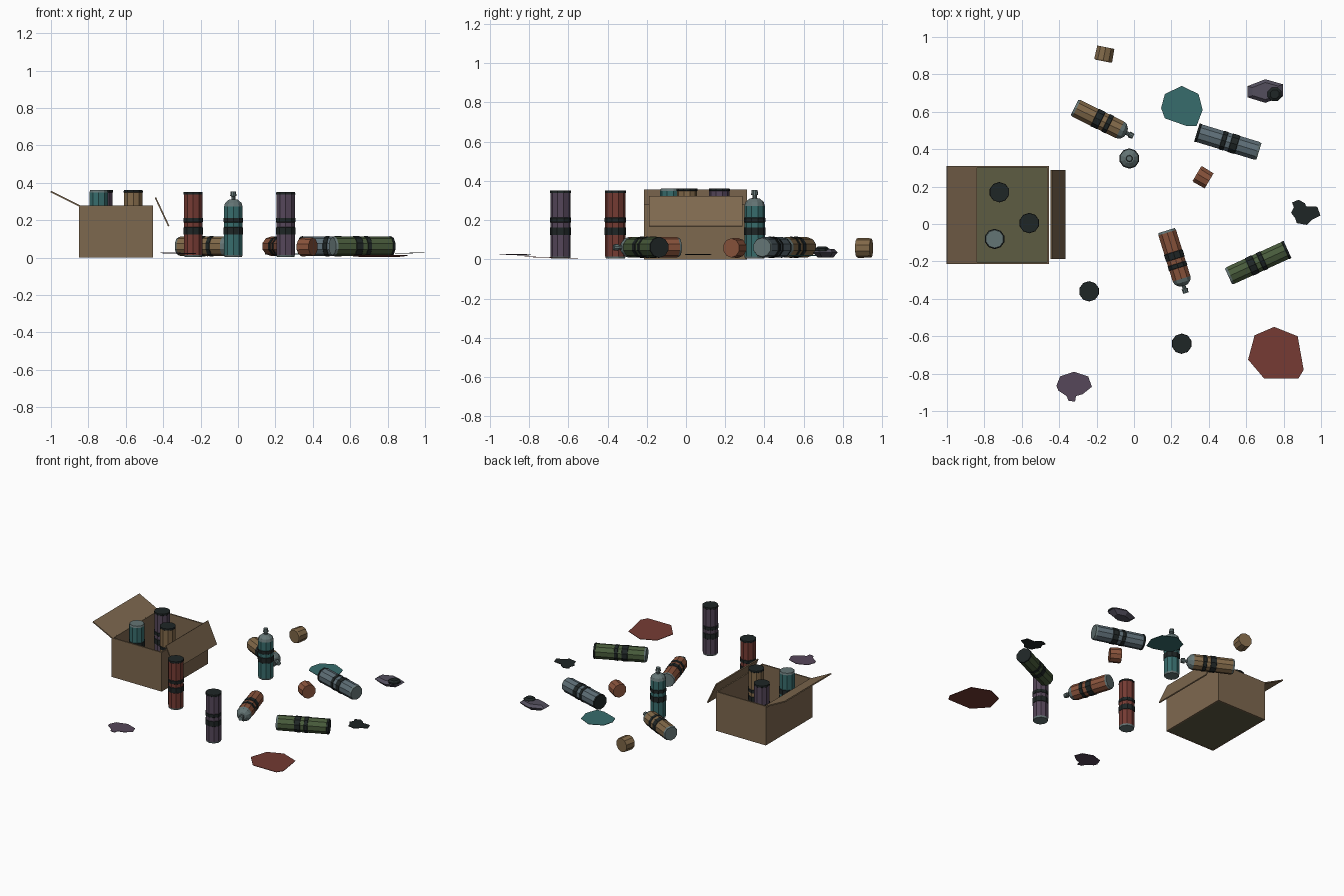
import bpy, bmesh, math
from mathutils import Vector, Matrix

if "Cube" in bpy.data.objects:
    bpy.data.objects.remove(bpy.data.objects["Cube"])

def mat(name, r, g, b):
    m = bpy.data.materials.new(name)
    m.diffuse_color = tuple((c / 255) ** 2.2 for c in (r, g, b)) + (1,)
    m.use_nodes = True
    m.node_tree.nodes["Principled BSDF"].inputs["Base Color"].default_value = m.diffuse_color
    return m

CARD = mat("cardboard", 125, 104, 80)
OLIVE = mat("olive_floor", 94, 92, 68)
DARK = mat("dark", 36, 42, 42)
METAL = mat("metal", 100, 116, 116)
RED = mat("red", 116, 61, 54)
PURPLE = mat("purple", 86, 72, 90)
TEAL = mat("teal", 58, 108, 108)
TAN = mat("tan", 128, 104, 74)
ORANGE = mat("orange", 136, 84, 62)
BLUE = mat("blue_grey", 94, 110, 118)
GREEN = mat("green", 74, 92, 62)
MAUVE = mat("mauve", 84, 80, 94)

def finish(name, bm, mats):
    bmesh.ops.recalc_face_normals(bm, faces=bm.faces[:])
    me = bpy.data.meshes.new(name)
    bm.to_mesh(me)
    bm.free()
    for m in mats:
        me.materials.append(m)
    ob = bpy.data.objects.new(name, me)
    bpy.context.collection.objects.link(ob)
    return ob

def lathe(name, rows, mats, matrix, n=10):
    """rows: (radius, height, material index of the strip above)"""
    bm = bmesh.new()
    rings = [[bm.verts.new((r * math.cos(math.tau * (i + .5) / n),
                            r * math.sin(math.tau * (i + .5) / n), z))
              for i in range(n)] for r, z, _ in rows]
    for k in range(len(rows) - 1):
        for i in range(n):
            j = (i + 1) % n
            f = bm.faces.new((rings[k][i], rings[k][j], rings[k + 1][j], rings[k + 1][i]))
            f.material_index = rows[k][2]
    bm.faces.new(rings[0][::-1]).material_index = rows[0][2]
    bm.faces.new(rings[-1]).material_index = rows[-1][2]
    ob = finish(name, bm, mats)
    ob.matrix_world = matrix
    return ob

# material slots on a can: 0 paint, 1 dark, 2 metal
BODY = [(.048, 0, 2), (.052, .012, 0), (.052, .12, 1), (.0545, .122, 1), (.0545, .158, 1),
        (.052, .16, 0), (.052, .185, 1), (.0545, .187, 1), (.0545, .208, 1), (.052, .21, 0)]
CAPPED = BODY + [(.052, .334, 1), (.054, .336, 1), (.053, .347, 1)]
NOZZLE = BODY + [(.052, .27, 2), (.046, .29, 2), (.025, .307, 2), (.011, .309, 2),
                 (.011, .325, 2), (.018, .326, 2), (.015, .35, 2)]

def along(a, b):
    a, b = Vector(a), Vector(b)
    return Matrix.Translation(a) @ (b - a).to_track_quat('Z', 'Y').to_matrix().to_4x4()

def can(name, rows, paint, a, b):
    return lathe(name, rows, [paint, DARK, METAL], along(a, b))

def standing(name, rows, paint, x, y, z=.003, flip=False):
    top = (x, y, z + .347)
    a, b = ((x, y, z), top)
    can(name, rows, paint, *((b, a) if flip else (a, b)))

def slab(name, m, size, loc, ry=0):
    bm = bmesh.new()
    bmesh.ops.create_cube(bm, size=1)
    bmesh.ops.scale(bm, vec=size, verts=bm.verts[:])
    ob = finish(name, bm, [m])
    ob.location = loc
    ob.rotation_euler = (0, ry, 0)

# cardboard box: floor, four walls, two flaps
slab("box_floor", OLIVE, (.39, .52, .012), (-.652, .048, .007))
for s in (-1, 1):
    slab("box_side_wall", CARD, (.01, .525, .28), (-.652 + s * .193, .048, .14))
    slab("box_end_wall", CARD, (.396, .01, .28), (-.652, .048 + s * .258, .14))
slab("left_flap", CARD, (.172, .525, .008), (-.924, .048, .315), math.atan2(.075, .15))
slab("right_flap", CARD, (.168, .475, .008), (-.406, .05, .245), math.atan2(.15, .07))

# cans in the box
standing("boxed_purple_can", CAPPED, PURPLE, -.72, .17, .014)
standing("boxed_tan_can", CAPPED, TAN, -.56, .005, .014)
standing("boxed_upturned_can", CAPPED, TEAL, -.745, -.08, .014, True)

# standing cans
standing("red_can", CAPPED, RED, -.24, -.36)
standing("purple_can", CAPPED, PURPLE, .255, -.64)
standing("teal_nozzle_can", NOZZLE, TEAL, -.025, .35)

# lying cans
can("green_can", CAPPED, GREEN, (.505, -.28, .061), (.82, -.136, .061))
can("blue_can", CAPPED, BLUE, (.668, .388, .061), (.35, .485, .061))
can("tan_nozzle_can", NOZZLE, TAN, (-.318, .623, .061), (-.013, .473, .061))
can("orange_nozzle_can", NOZZLE, ORANGE, (.174, -.035, .061), (.275, -.36, .061))

# loose caps lying on their sides
CAP = [(.047, -.038, 0), (.051, -.03, 0), (.049, .038, 0)]
for name, m, c, d in (("tan_cap", TAN, (-.158, .908, .058), (.2, 1, 0)),
                      ("orange_cap", ORANGE, (.369, .25, .058), (.85, -.5, 0))):
    c = Vector(c)
    lathe(name, CAP, [m], along(c, c + Vector(d)))

# paint spills: thin, slightly tilted outlines
def spill(name, m, z, tilt, outline):
    bm = bmesh.new()
    cx = sum(p[0] for p in outline) / len(outline)
    cy = sum(p[1] for p in outline) / len(outline)
    f = bm.faces.new([bm.verts.new((x, y, z + tilt[0] * (x - cx) + tilt[1] * (y - cy)))
                      for x, y in outline])
    r = bmesh.ops.extrude_face_region(bm, geom=[f])
    for v in r["geom"]:
        if isinstance(v, bmesh.types.BMVert):
            v.co.z += .003
    finish(name, bm, [m])

spill("red_spill", RED, .008, (0, -.03),
      [(.75, -.55), (.875, -.6), (.907, -.78), (.88, -.825), (.695, -.825), (.61, -.725), (.645, -.595)])
spill("teal_spill", TEAL, .018, (0, 0),
      [(.255, .738), (.345, .695), (.367, .61), (.35, .565), (.335, .525), (.28, .525),
       (.25, .535), (.165, .565), (.145, .62), (.165, .695)])
spill("purple_spill", PURPLE, .023, (-.02, -.02),
      [(-.32, -.79), (-.245, -.815), (-.225, -.87), (-.275, -.91), (-.31, -.92), (-.315, -.95),
       (-.35, -.945), (-.36, -.92), (-.405, -.89), (-.415, -.865), (-.395, -.815)])
spill("dark_spill", DARK, .023, (.02, 0),
      [(.84, .06), (.855, .09), (.845, .115), (.88, .13), (.915, .11), (.92, .095), (.98, .092),
       (.997, .045), (.955, .025), (.925, -.005), (.87, .005), (.862, .03)])

# faceted crushed lump with a dark opening
bm = bmesh.new()
outline = [(-.095, .025), (0, .062), (.095, .035), (.095, -.03), (0, -.064), (-.095, -.035)]
rings = [[bm.verts.new((.702 + x * s, .712 + y * s, z)) for x, y in outline]
         for s, z in ((.6, .008), (1, .034), (.72, .052))]
for lo, hi in zip(rings, rings[1:]):
    for i in range(6):
        j = (i + 1) % 6
        bm.faces.new((lo[i], lo[j], hi[j], hi[i]))
bm.faces.new(rings[0])
bm.faces.new(rings[-1])
finish("crushed_lump", bm, [MAUVE])
lathe("lump_opening", [(.04, 0, 0), (.04, .012, 0), (.025, .022, 0)], [DARK],
      Matrix.Translation((.752, .694, .042)), 8)
